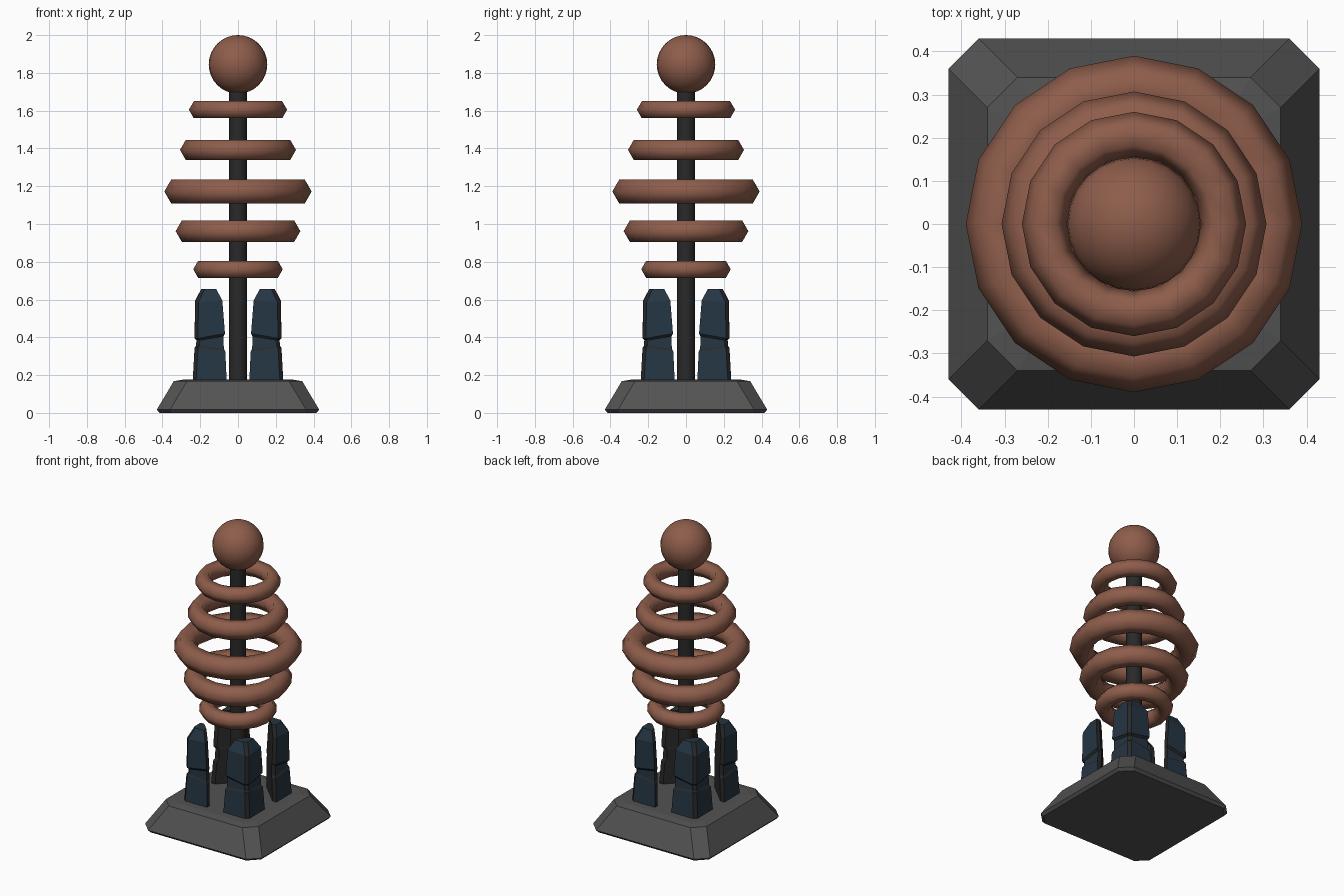
import bpy, bmesh
from math import cos, sin, pi

if "Cube" in bpy.data.objects:
    bpy.data.objects.remove(bpy.data.objects["Cube"])


def material(name, r, g, b):
    m = bpy.data.materials.new(name)
    m.diffuse_color = (r, g, b, 1)
    m.use_nodes = True
    m.node_tree.nodes["Principled BSDF"].inputs["Base Color"].default_value = m.diffuse_color
    return m


copper = material("copper", 0.27, 0.11, 0.07)
stone = material("stone", 0.085, 0.085, 0.085)
iron = material("iron", 0.022, 0.022, 0.022)
navy = material("navy", 0.018, 0.036, 0.056)


def loft(name, sections, mats, dark=lambda ring, side: 0, smooth=False, closed=False):
    """Skin a stack of equal-length point loops; dark() picks the material slot."""
    bm = bmesh.new()
    loops = [[bm.verts.new(p) for p in s] for s in sections]
    n = len(loops[0])
    for k in range(len(loops) if closed else len(loops) - 1):
        a, b = loops[k], loops[(k + 1) % len(loops)]
        for i in range(n):
            j = (i + 1) % n
            f = bm.faces.new((a[i], a[j], b[j], b[i]))
            f.material_index = dark(k, i)
            f.smooth = smooth
    if not closed:
        bm.faces.new(loops[0][::-1])
        bm.faces.new(loops[-1])
    bmesh.ops.recalc_face_normals(bm, faces=bm.faces)
    me = bpy.data.meshes.new(name)
    bm.to_mesh(me)
    bm.free()
    for m in mats:
        me.materials.append(m)
    ob = bpy.data.objects.new(name, me)
    bpy.context.collection.objects.link(ob)
    return ob


# Base plinth: square with cut corners, sloping sides
def cut_square(h, c, z):
    return [(h, -c, z), (h, c, z), (c, h, z), (-c, h, z),
            (-h, c, z), (-h, -c, z), (-c, -h, z), (c, -h, z)]


loft("base", [cut_square(0.415, 0.35, 0), cut_square(0.43, 0.36, 0.017),
              cut_square(0.34, 0.27, 0.168), cut_square(0.29, 0.24, 0.176)], [stone])

# Central rod
bpy.ops.mesh.primitive_cylinder_add(vertices=16, radius=0.048, depth=1.57, location=(0, 0, 0.945))
rod = bpy.context.object
rod.name = "rod"
rod.data.materials.append(iron)
bpy.ops.object.shade_smooth_by_angle()

# Ball on top
bpy.ops.mesh.primitive_uv_sphere_add(segments=24, ring_count=16, radius=0.155, location=(0, 0, 1.845))
ball = bpy.context.object
ball.name = "top_ball"
ball.data.materials.append(copper)
bpy.ops.object.shade_smooth()


# Coil rings: 16 around, hexagonal section
def coil_ring(name, z, major, minor):
    secs = []
    for k in range(16):
        a = 2 * pi * k / 16
        pts = []
        for i in range(6):
            t = 2 * pi * i / 6
            r = major + minor * cos(t)
            pts.append((r * cos(a), r * sin(a), z + minor * sin(t)))
        secs.append(pts)
    loft(name, secs, [copper], smooth=True, closed=True)


for n, (z, major, minor) in enumerate([(0.76, 0.185, 0.052), (0.962, 0.264, 0.066),
                                       (1.172, 0.318, 0.072), (1.392, 0.246, 0.061),
                                       (1.605, 0.208, 0.052)]):
    coil_ring(f"coil_ring_{n + 1}", z, major, minor)


# Corner pillars: right-angled wedge section with trimmed corners
def wedge(outer, inner, z_out, z_in, sx, sy, c=0.018, e=0.028):
    pts = [(outer, outer - c, z_out), (outer - c, outer, z_out),
           (inner, outer, z_in), (inner, outer - e, z_in),
           (outer - e, inner, z_in), (outer, inner, z_in)]
    return [(sx * x, sy * y, z) for x, y, z in pts]


# outer edge, inner edge, height at outer edge, height at inner edge
levels = [(0.24, 0.06, 0.165, 0.165), (0.23, 0.067, 0.345, 0.325),
          (0.222, 0.075, 0.355, 0.34), (0.22, 0.077, 0.385, 0.405),
          (0.23, 0.069, 0.395, 0.42), (0.227, 0.083, 0.585, 0.595),
          (0.195, 0.115, 0.655, 0.655)]


def pillar_slot(ring, side):
    return 0 if side in (1, 5) and ring in (0, 2, 4, 5) else 1


for sx, sy, place in [(1, 1, "back_right"), (-1, 1, "back_left"),
                      (1, -1, "front_right"), (-1, -1, "front_left")]:
    loft("pillar_" + place, [wedge(*lv, sx, sy) for lv in levels], [navy, iron], dark=pillar_slot)
